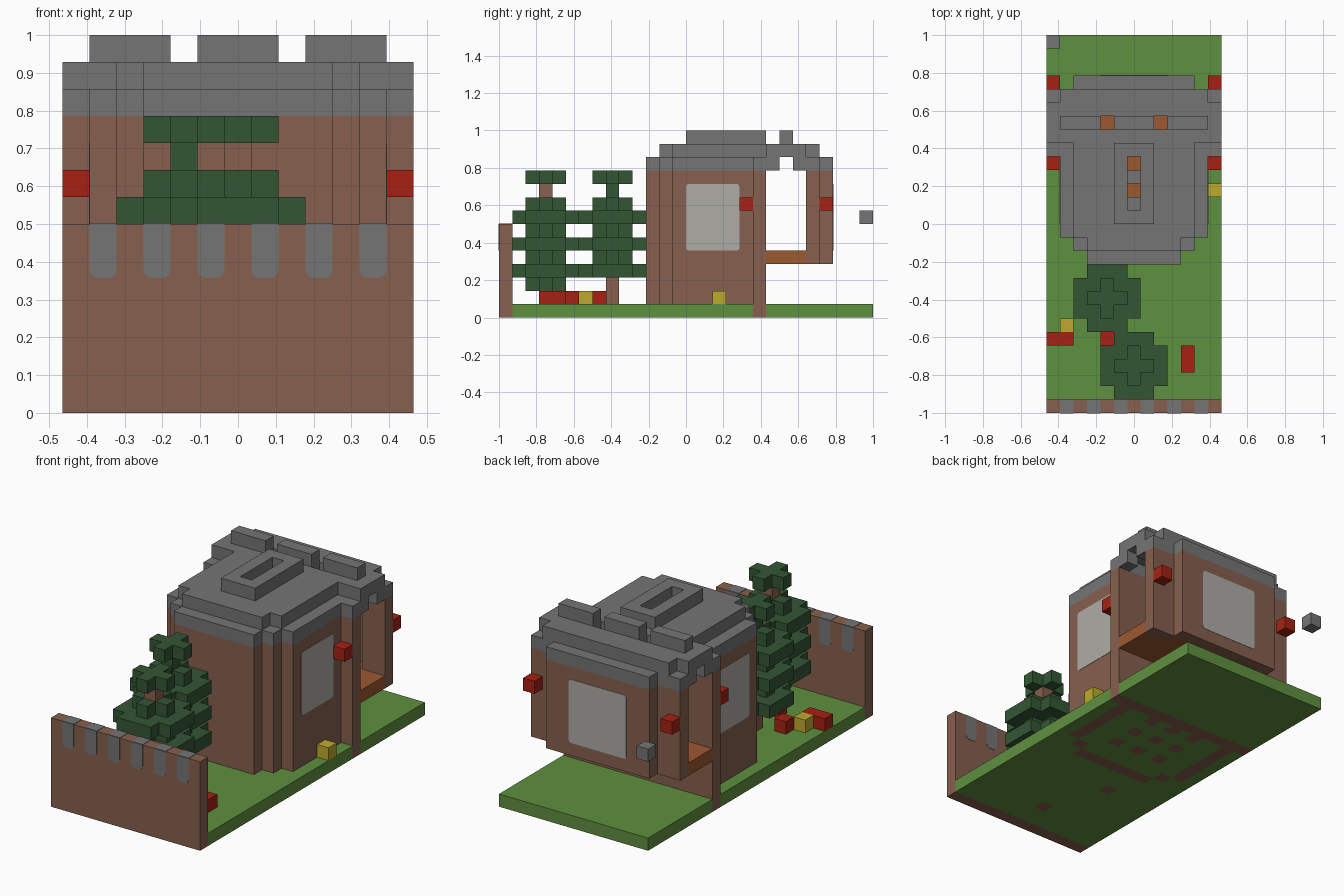
import bpy, bmesh, math
from mathutils import Vector

cube = bpy.data.objects.get("Cube")
if cube:
    bpy.data.objects.remove(cube, do_unlink=True)

U = 2 / 28                       # edge of one block
ORIGIN = Vector((-6.5 * U, -1, 0))


def material(name, rgb):
    lin = [(c / 255 / 12.92 if c < 11 else ((c / 255 + .055) / 1.055) ** 2.4) for c in rgb]
    m = bpy.data.materials.new(name)
    m.use_nodes = True
    m.diffuse_color = (*lin, 1)
    bsdf = m.node_tree.nodes["Principled BSDF"]
    bsdf.inputs["Base Color"].default_value = (*lin, 1)
    bsdf.inputs["Roughness"].default_value = 0.9
    return m


BROWN = material("brown wood", (134, 96, 78))
GREY = material("grey stone", (117, 117, 117))
GRASS = material("grass green", (95, 144, 62))
PINE = material("pine green", (51, 86, 52))
RED = material("red", (166, 33, 18))
YELLOW = material("yellow", (190, 170, 46))
ORANGE = material("orange wood", (156, 88, 48))
GLASS = material("pale glass", (174, 172, 166))

grid = {}                        # cell -> part name; later parts replace earlier ones
parts = {}                       # part name -> material


def put(name, mat, cells):
    parts[name] = mat
    for c in cells:
        grid[c] = name


def box(i, j, k):
    """Cells of a box from inclusive (low, high) ranges or single indices."""
    r = [range(a, a + 1) if isinstance(a, int) else range(a[0], a[1] + 1) for a in (i, j, k)]
    return {(x, y, z) for x in r[0] for y in r[1] for z in r[2]}


def both(cells):
    """Cells together with their left-right mirror image."""
    return cells | {(12 - x, y, z) for x, y, z in cells}


def link(name, bm, mat):
    mesh = bpy.data.meshes.new(name)
    bm.to_mesh(mesh)
    bm.free()
    mesh.materials.append(mat)
    bpy.context.collection.objects.link(bpy.data.objects.new(name, mesh))


def outline(k):
    """One-block-thick stepped front and sides of the hall."""
    return box((3, 9), 11, k) | both(box(2, 12, k) | box(1, (13, 19), k))


# Grass base and front fence wall
put("grass_base", GRASS, box((0, 12), (1, 27), 0))
put("front_fence", BROWN, box((0, 12), 0, (0, 6)))

# Hall walls with a doorway at the back, corner posts and foundation stilts
put("hall_walls", BROWN, outline((0, 10)) | box((2, 10), 19, (0, 10)))
for c in box((3, 9), 19, (5, 10)):
    del grid[c]
put("side_posts", BROWN, both(box(0, 19, (0, 10))))
for i in (4, 6, 8):
    for j in (14, 16, 18):
        put("floor_stilts", BROWN, box(i, j, (0, 3)))

# Raised floor and back chamber
put("raised_floor", ORANGE,
    box((3, 9), 12, 4) | box((2, 10), (13, 19), 4) | box((0, 12), (20, 22), 4) | box((2, 10), 23, 4))
put("back_chamber_walls", BROWN, box((2, 10), 24, (4, 10)) | both(box((0, 1), 23, (4, 10))))

# Roof: eaves ring, side arches, slab with skylight holes, ridge blocks
put("roof_eaves", GREY, outline(11) | box((2, 10), 19, 11) | box((2, 10), 24, 11)
    | both(box((0, 1), 23, 11) | box(0, (19, 20), 11) | box(0, 22, 11)))
slab = (box((3, 9), 12, 12) | box((2, 10), (13, 19), 12)
        | box((0, 12), (20, 22), 12) | box((1, 11), 23, 12))
slab -= box(6, 16, 12) | box(6, 18, 12) | both(box(4, 21, 12))
put("roof_slab", GREY, slab)
put("roof_ring", GREY, box((5, 7), (14, 19), 13) - box(6, (15, 18), 13))
put("roof_ridge_blocks", GREY, box((5, 7), 21, 13) | both(box((1, 3), 21, 13)))


# Pine trees: wide layers alternate with small crosses
def cross(ci, cj, k):
    return box((ci - 1, ci + 1), cj, k) | box(ci, (cj - 1, cj + 1), k)


def wide(ci, cj, k):
    return box((ci - 2, ci + 2), (cj - 1, cj + 1), k) | box((ci - 1, ci + 1), (cj - 2, cj + 2), k)


def tree(name, ci, cj, lowest, neck):
    leaves = set()
    for k in range(lowest, 9):
        leaves |= wide(ci, cj, k) if k in (3, 5, 7) else cross(ci, cj, k)
    put(name + "_leaves", PINE, leaves | cross(ci, cj, 10))
    put(name + "_trunk", BROWN, box(ci, cj, (0, lowest - 1)))
    put(name + ("_trunk" if neck is BROWN else "_leaves"), neck, box(ci, cj, 9))


tree("front_tree", 6, 3, 2, BROWN)
tree("rear_tree", 4, 8, 3, PINE)

# Lanterns on the posts, flowers on the grass, lamps under the ceiling
put("lanterns", RED, both(box(0, 18, 8) | box(0, 24, 8)))
put("red_flowers", RED, box((0, 1), 5, 1) | box(4, 5, 1) | box(10, (3, 4), 1) | box(2, 7, 1))
put("yellow_flowers", YELLOW, box(1, 6, 1) | box(12, 16, 1))
put("ceiling_lamps", YELLOW, both(box(4, 16, 10)))
put("floating_block", GREY, box(0, 27, 7))

# Mesh every part from its exposed block faces
for name, mat in parts.items():
    bm = bmesh.new()
    for c in [c for c in grid if grid[c] == name]:
        for axis in range(3):
            for side in (0, 1):
                step = list(c)
                step[axis] += 2 * side - 1
                if tuple(step) in grid:
                    continue
                corners = []
                for p, q in ((0, 0), (1, 0), (1, 1), (0, 1)):
                    v = Vector(c)
                    v[axis] += side
                    v[(axis + 1) % 3] += p
                    v[(axis + 2) % 3] += q
                    corners.append(bm.verts.new(ORIGIN + v * U))
                bm.faces.new(corners if side else corners[::-1])
    bmesh.ops.remove_doubles(bm, verts=bm.verts, dist=1e-4)
    bmesh.ops.dissolve_limit(bm, angle_limit=0.01, verts=bm.verts, edges=bm.edges)
    link(name, bm, mat)


# Thin panes with rounded corners, lying on a block face
def pane(name, mat, lo, hi, axis, radius, round_top=True):
    """Pane between grid corners lo and hi, which agree along the given axis."""
    a, b = ORIGIN + Vector(lo) * U, ORIGIN + Vector(hi) * U
    p, q = [n for n in range(3) if n != axis]
    bm = bmesh.new()
    verts = []
    for n, (sx, sy) in enumerate(((1, 1), (-1, 1), (-1, -1), (1, -1))):
        r = radius if (round_top or sy < 0) else 0
        cx = b[p] - r if sx > 0 else a[p] + r
        cy = b[q] - r if sy > 0 else a[q] + r
        for s in range(5 if r else 1):
            t = math.radians(90 * n + 22.5 * s)
            v = Vector(a)
            v[p], v[q] = cx + r * math.cos(t), cy + r * math.sin(t)
            v[axis] -= 0.002
            verts.append(bm.verts.new(v))
    face = bm.faces.new(verts)
    out = bmesh.ops.extrude_face_region(bm, geom=[face])
    move = Vector((0, 0, 0))
    move[axis] = 0.004
    bmesh.ops.translate(bm, vec=move, verts=[v for v in out["geom"] if isinstance(v, bmesh.types.BMVert)])
    bmesh.ops.recalc_face_normals(bm, faces=bm.faces)
    link(name, bm, mat)


for name, x in (("right_window", 1), ("left_window", 12)):
    pane(name, GLASS, (x, 14, 5), (x, 18, 10), 0, 0.015)
pane("back_window", GLASS, (4, 25, 5), (9, 25, 10), 1, 0.015)
for i in range(1, 12, 2):
    for side, y in (("front", 0), ("back", 1)):
        pane(f"fence_slot_{side}_{i}", GREY, (i, y, 5), (i + 1, y, 7), 1, 0.022, False)
    pane(f"fence_slot_top_{i}", GREY, (i, 0, 7), (i + 1, 1, 7), 2, 0)
